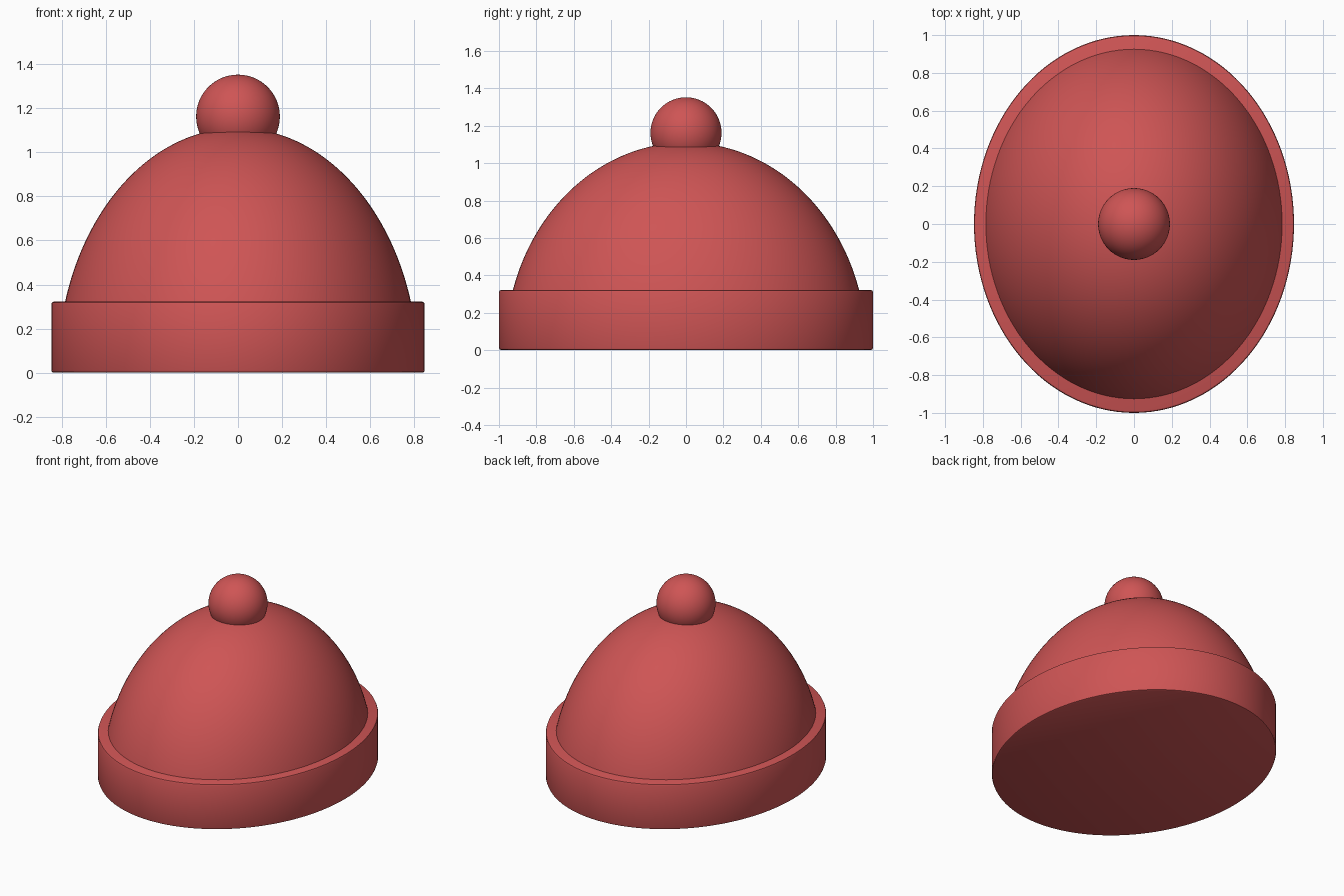
import bpy, math

if "Cube" in bpy.data.objects:
    bpy.data.objects.remove(bpy.data.objects["Cube"])

mat = bpy.data.materials.new("red_wool")
mat.diffuse_color = (0.62, 0.09, 0.09, 1)
mat.use_nodes = True
mat.node_tree.nodes["Principled BSDF"].inputs["Base Color"].default_value = mat.diffuse_color


def finish(name):
    obj = bpy.context.object
    obj.name = name
    obj.data.materials.append(mat)
    bpy.ops.object.shade_smooth_by_angle(angle=math.radians(35))
    return obj


def revolve(name, profile, sx, sy, steps=128):
    """Closed solid of revolution about z, stretched to an oval."""
    verts, faces = [], []
    n = len(profile)
    for i in range(steps):
        a = 2 * math.pi * i / steps
        verts += [(r * sx * math.cos(a), r * sy * math.sin(a), z) for r, z in profile]
    for i in range(steps):
        j = (i + 1) % steps
        faces += [(i * n + k, j * n + k, j * n + k + 1, i * n + k + 1) for k in range(n - 1)]
    faces.append([i * n for i in reversed(range(steps))])
    faces.append([i * n + n - 1 for i in range(steps)])
    mesh = bpy.data.meshes.new(name)
    mesh.from_pydata(verts, [], faces)
    obj = bpy.data.objects.new(name, mesh)
    bpy.context.collection.objects.link(obj)
    bpy.ops.object.select_all(action='DESELECT')
    obj.select_set(True)
    bpy.context.view_layer.objects.active = obj
    return finish(name)


# Oval folded brim with softly rounded edges
b, top = 0.012, 0.322
revolve("brim", [(1 - b, 0), (1 - b * 0.3, b * 0.3), (1, b),
                 (1, top - b), (1 - b * 0.3, top - b * 0.3), (1 - b, top)], 0.847, 1.0)

# Domed crown: upper half of an ellipsoid
arc = [math.radians(89.5 * k / 48) for k in range(49)]
revolve("crown", [(math.cos(t), 0.01 + 1.1 * math.sin(t)) for t in arc], 0.818, 0.965)

# Pompom
bpy.ops.mesh.primitive_uv_sphere_add(segments=64, ring_count=32, radius=0.19,
                                     location=(0, 0, 1.162))
finish("pompom")
